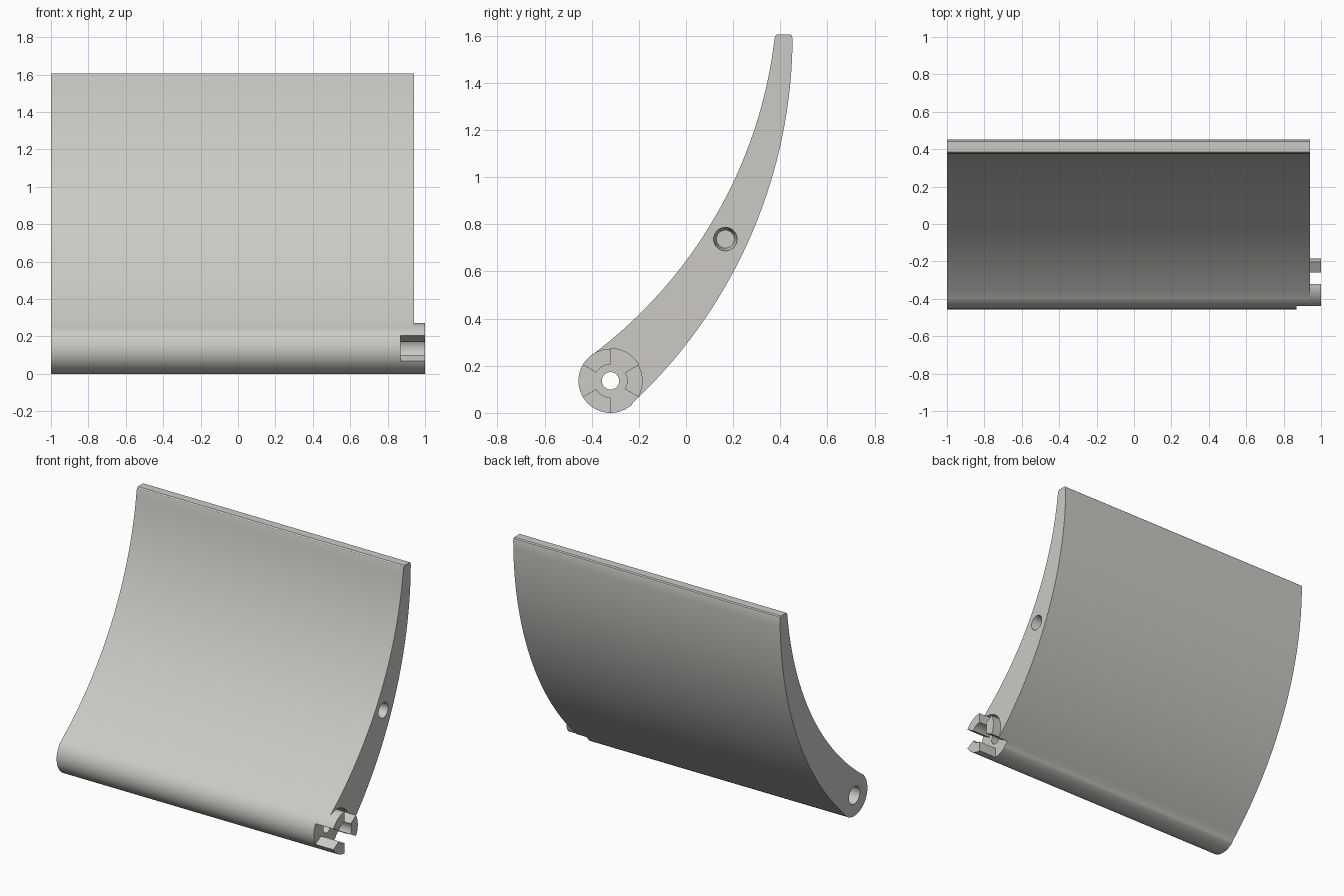
import bpy, bmesh, math

if "Cube" in bpy.data.objects:
    bpy.data.objects.remove(bpy.data.objects["Cube"])

HY, HZ, HR = -0.32, 0.136, 0.136      # hinge axis and radius
RIM = 0.07                            # inner radius of the coupling teeth

grey = bpy.data.materials.new("warm light grey")
grey.diffuse_color = (0.60, 0.59, 0.56, 1)
grey.use_nodes = True
grey.node_tree.nodes["Principled BSDF"].inputs["Base Color"].default_value = grey.diffuse_color


def arc(cy, cz, r, a0, a1, n):
    """Points on a circle in the YZ plane, angles in degrees."""
    out = []
    for i in range(n + 1):
        a = math.radians(a0 + (a1 - a0) * i / n)
        out.append((cy + r * math.cos(a), cz + r * math.sin(a)))
    return out


def prism(name, start, end, x0, x1):
    """Solid between two matching YZ outlines placed at x0 and x1."""
    bm = bmesh.new()
    a = [bm.verts.new((x0, y, z)) for y, z in start]
    b = [bm.verts.new((x1, y, z)) for y, z in end]
    bm.faces.new(a)
    bm.faces.new(b)
    n = len(a)
    for i in range(n):
        j = (i + 1) % n
        bm.faces.new((a[i], a[j], b[j], b[i]))
    bmesh.ops.recalc_face_normals(bm, faces=bm.faces)
    me = bpy.data.meshes.new(name)
    bm.to_mesh(me)
    bm.free()
    ob = bpy.data.objects.new(name, me)
    bpy.context.collection.objects.link(ob)
    me.materials.append(grey)
    return ob


def activate(ob):
    bpy.ops.object.select_all(action='DESELECT')
    ob.select_set(True)
    bpy.context.view_layer.objects.active = ob


def cut(ob, cutter):
    m = ob.modifiers.new("cut", 'BOOLEAN')
    m.operation, m.solver, m.object = 'DIFFERENCE', 'EXACT', cutter
    activate(ob)
    bpy.ops.object.modifier_apply(modifier=m.name)
    bpy.data.objects.remove(cutter)


def drill(ob, y, z, r0, r1, x0, x1):
    cut(ob, prism("drill", arc(y, z, r0, 0, 360, 40)[:-1],
                  arc(y, z, r1, 0, 360, 40)[:-1], x0, x1))


def smooth(ob):
    activate(ob)
    bpy.ops.object.shade_smooth_by_angle(angle=math.radians(30))


# Curved flap: back arc, rounded tip, front arc, hinge barrel
profile = arc(-1.677, 1.601, 2.129, -47, -0.4, 36)
profile += [(0.449, 1.599), (0.442, 1.605), (0.386, 1.605), (0.379, 1.599)]
profile += arc(-1.572, 1.817, 1.961, -6.8, -53.2, 36)
profile += arc(HY, HZ, HR, 128, 312, 36)
flap = prism("curved_flap", profile, profile, -1.0, 0.94)

# Coupling recess: wide in three sectors, narrow behind the teeth
recess = []
for k in range(3):
    recess += arc(HY, HZ, HR + 0.0008, 30 + 120 * k, 90 + 120 * k, 12)
    recess += arc(HY, HZ, RIM, 90 + 120 * k, 150 + 120 * k, 12)
cut(flap, prism("recess", recess, recess, 0.87, 1.1))

# Axle bore, wider bearing seat on the left, tapered pin socket on the right
drill(flap, HY, HZ, 0.037, 0.037, -1.1, 1.1)
drill(flap, HY, HZ, 0.057, 0.057, -1.1, -0.87)
drill(flap, 0.167, 0.737, 0.038, 0.05, 0.88, 0.9401)
smooth(flap)

# Three coupling teeth standing out of the right end
for k in range(3):
    a = 90 + 120 * k
    tooth = arc(HY, HZ, HR, a, a + 60, 12) + arc(HY, HZ, RIM, a + 60, a, 12)
    smooth(prism("coupling_tooth", tooth, tooth, 0.94, 1.0))
